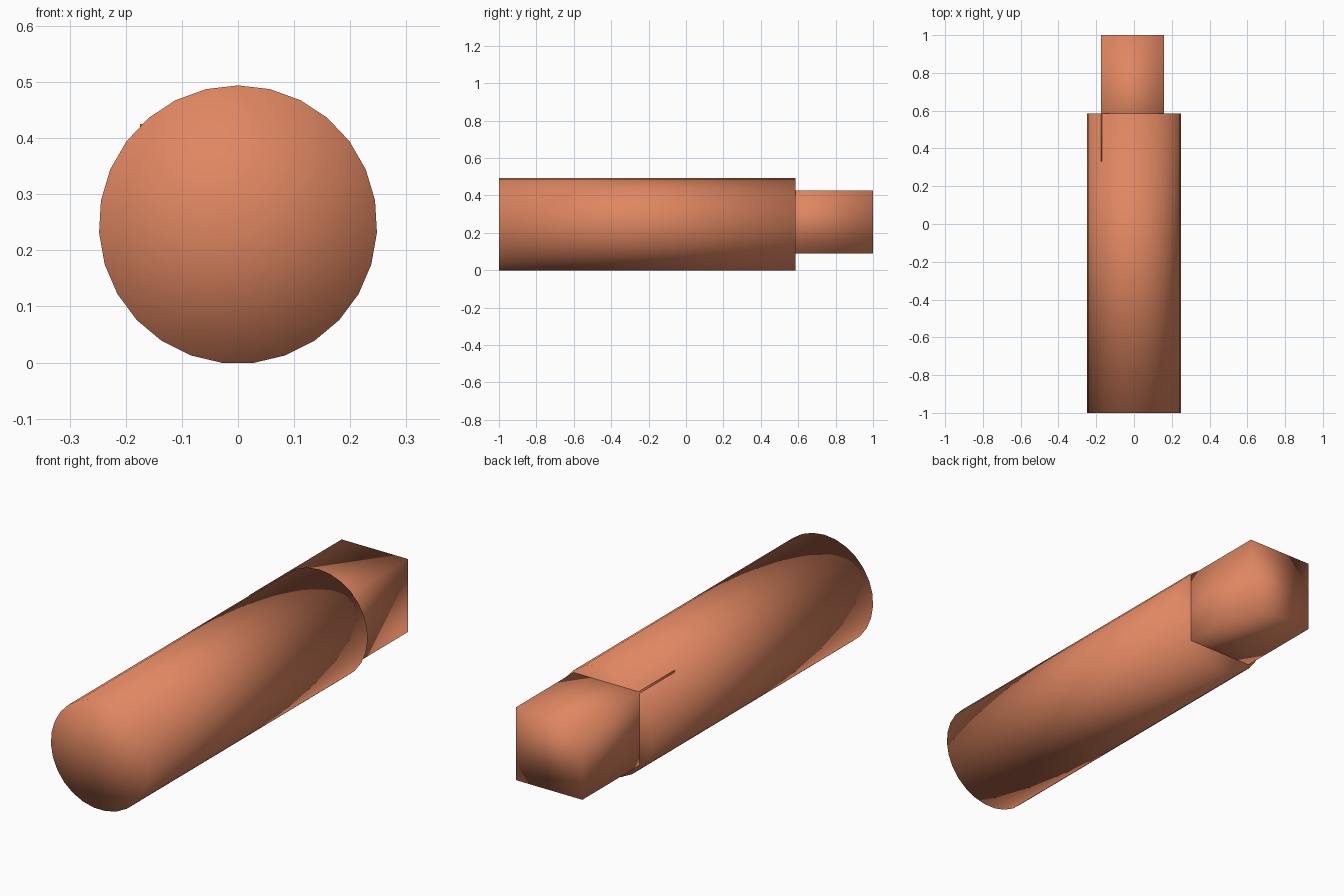
import bpy
from math import pi

cube = bpy.data.objects.get("Cube")
if cube:
    bpy.data.objects.remove(cube, do_unlink=True)

# Single terracotta colour
terracotta = bpy.data.materials.new("terracotta")
terracotta.use_nodes = True
colour = (0.74, 0.24, 0.12, 1)
terracotta.diffuse_color = colour
for node in terracotta.node_tree.nodes:
    if node.type == "BSDF_PRINCIPLED":
        node.inputs["Base Color"].default_value = colour


def finish(name):
    """Name, colour and fully smooth the newest part."""
    part = bpy.context.object
    part.name = part.data.name = name
    bpy.ops.object.transform_apply(location=False, rotation=True, scale=True)
    part.data.materials.append(terracotta)
    bpy.ops.object.shade_smooth()
    return part


# Long round barrel lying along y, one corner up and one flat side down
sides, radius = 27, 0.248
front, back = -1.0, 0.585
bpy.ops.mesh.primitive_cylinder_add(
    vertices=sides, radius=radius, depth=back - front, end_fill_type="TRIFAN",
    location=(0, (front + back) / 2, 0.246), rotation=(pi / 2, 0, 0))
finish("barrel")

# Square block set into the back of the barrel, slightly off axis
bpy.ops.mesh.primitive_cube_add(size=1, location=(-0.0075, 0.665, 0.258))
bpy.context.object.scale = (0.335, 0.67, 0.335)
finish("rear_block")
